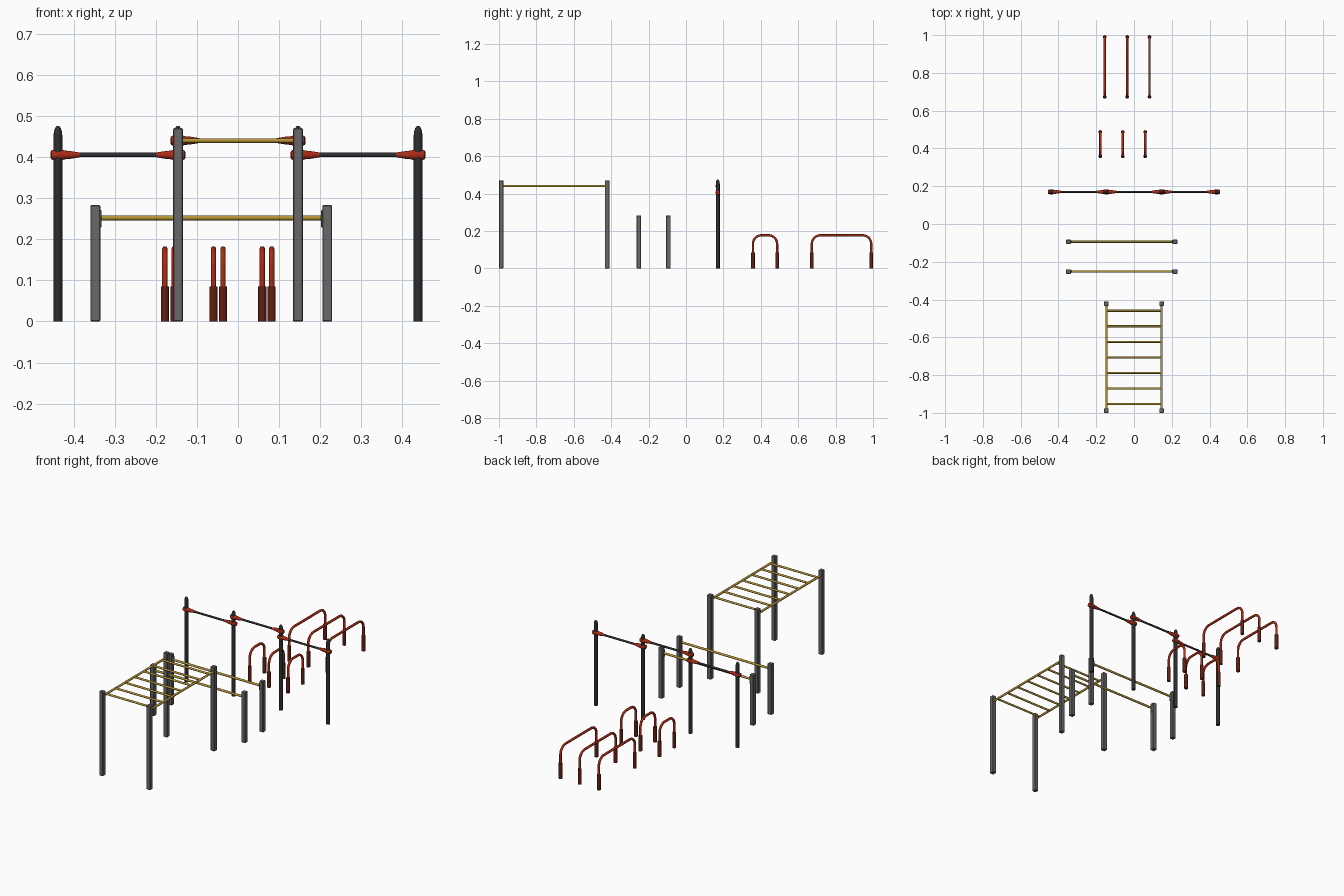
import bpy, bmesh, math
from mathutils import Vector

if "Cube" in bpy.data.objects:
    bpy.data.objects.remove(bpy.data.objects["Cube"])


def material(name, rgb):
    m = bpy.data.materials.new(name)
    m.diffuse_color = (*rgb, 1)
    m.use_nodes = True
    m.node_tree.nodes["Principled BSDF"].inputs["Base Color"].default_value = m.diffuse_color
    return m


GREY = material("grey post", (0.14, 0.14, 0.14))
BLACK = material("charcoal metal", (0.026, 0.027, 0.029))
GOLD = material("yellow bar", (0.47, 0.31, 0.035))
RED = material("red paint", (0.40, 0.025, 0.008))
DARK = material("dark red sleeve", (0.12, 0.014, 0.006))


def finish(name, bm, mat, smooth=True):
    bmesh.ops.recalc_face_normals(bm, faces=bm.faces)
    me = bpy.data.meshes.new(name)
    bm.to_mesh(me)
    bm.free()
    me.materials.append(mat)
    ob = bpy.data.objects.new(name, me)
    bpy.context.collection.objects.link(ob)
    if smooth:
        bpy.context.view_layer.objects.active = ob
        ob.select_set(True)
        bpy.ops.object.shade_smooth_by_angle(angle=math.radians(40))
        ob.select_set(False)
    return ob


def box(name, center, size, mat, bevel=0.002):
    bm = bmesh.new()
    bmesh.ops.create_cube(bm, size=1)
    for v in bm.verts:
        v.co = Vector(center) + Vector([a * b for a, b in zip(v.co, size)])
    bmesh.ops.bevel(bm, geom=bm.edges[:], offset=bevel, segments=1, affect='EDGES')
    return finish(name, bm, mat, False)


def lathe(name, origin, axis, profile, mat, sides=16):
    """Round part: profile is (distance along axis, radius)."""
    bm = bmesh.new()
    rot = Vector((0, 0, 1)).rotation_difference(Vector(axis))
    rings = []
    for d, r in profile:
        rings.append([bm.verts.new(Vector(origin) + rot @ Vector(
            (r * math.cos(math.tau * i / sides), r * math.sin(math.tau * i / sides), d)))
            for i in range(sides)])
    for a, b in zip(rings, rings[1:]):
        for i in range(sides):
            j = (i + 1) % sides
            bm.faces.new((a[i], a[j], b[j], b[i]))
    bm.faces.new(rings[0])
    bm.faces.new(rings[-1])
    return finish(name, bm, mat)


def rod(name, a, b, r, mat, sides=16):
    d = Vector(b) - Vector(a)
    return lathe(name, a, d.normalized(), [(0, r), (d.length, r)], mat, sides)


def hoop(name, x, y0, y1, top, r, bend, mat, sides=14):
    """Bent tube in the yz plane, swept from one foot to the other."""
    path = [(y0, 0.0, math.pi / 2)]
    for k in range(9):
        t = math.pi / 2 * k / 8
        path.append((y0 + bend - bend * math.cos(t), top - bend + bend * math.sin(t), math.pi / 2 - t))
    for k in range(9):
        t = math.pi / 2 * k / 8
        path.append((y1 - bend + bend * math.sin(t), top - bend + bend * math.cos(t), -t))
    path.append((y1, 0.0, -math.pi / 2))
    bm = bmesh.new()
    rings = []
    for y, z, ang in path:
        n = Vector((0, -math.sin(ang), math.cos(ang)))
        rings.append([bm.verts.new(Vector((x, y, z)) + r * (
            math.cos(math.tau * i / sides) * Vector((1, 0, 0)) + math.sin(math.tau * i / sides) * n))
            for i in range(sides)])
    for a, b in zip(rings, rings[1:]):
        for i in range(sides):
            j = (i + 1) % sides
            bm.faces.new((a[i], a[j], b[j], b[i]))
    bm.faces.new(rings[0])
    bm.faces.new(rings[-1])
    return finish(name, bm, mat)


# Monkey bars: four square posts, two rails, seven rungs
MX, MY0, MY1, MZ = 0.146, -0.988, -0.422, 0.44
for x in (-MX, MX):
    for y in (MY0, MY1):
        box("ladder_post", (x, y, 0.235), (0.024, 0.024, 0.47), GREY)
    rod("ladder_rail", (x, MY0, MZ), (x, MY1, MZ), 0.006, GOLD)
for i in range(7):
    y = -0.953 + i * 0.0823
    rod("ladder_rung", (-MX, y, MZ), (MX, y, MZ), 0.0055, GOLD)

# Parallel bars: two long bars, each on a pair of posts with brackets
PX0, PX1, PZ = -0.347, 0.217, 0.252
for y in (-0.252, -0.094):
    for x, s in ((PX0, 1), (PX1, -1)):
        box("parallel_bar_post", (x, y, 0.1415), (0.024, 0.024, 0.283), GREY)
        box("parallel_bar_bracket", (x + s * 0.0115, y, 0.25), (0.008, 0.02, 0.044), GREY, 0.003)
    rod("parallel_bar", (PX0, y, PZ), (PX1, y, PZ), 0.006, GOLD)

# Pull-up row: four round posts with domed tops
HY = 0.17
HX = (-0.438, -0.146, 0.146, 0.438)
dome = [(0, 0.0105), (0.453, 0.0105)] + [
    (0.453 + 0.023 * math.sin(t), 0.0105 * math.cos(t)) for t in (0.3, 0.6, 0.9, 1.2, 1.45)]
for x in HX:
    lathe("pullup_post", (x, HY, 0), (0, 0, 1), dome, BLACK)

# Pull-up bars, with a tapered red clamp at each end
clamp = [(-0.018, 0.007), (-0.016, 0.011), (-0.010, 0.0125), (0.010, 0.0125),
         (0.018, 0.0105), (0.030, 0.0095), (0.052, 0.006)]
for a, b, z in ((HX[0], HX[1], 0.405), (HX[1], HX[2], 0.44), (HX[2], HX[3], 0.405)):
    rod("pullup_bar", (a, HY, z), (b, HY, z), 0.0055, BLACK)
    lathe("pullup_clamp", (a, HY, z), (1, 0, 0), clamp, RED)
    lathe("pullup_clamp", (b, HY, z), (-1, 0, 0), clamp, RED)

# Low hoops: three short and three long, each foot in a dark sleeve
for name, x0, y0, y1 in (("short_hoop", -0.178, 0.358, 0.487), ("long_hoop", -0.155, 0.673, 0.990)):
    for i in range(3):
        x = x0 + i * 0.1185
        hoop(name, x, y0, y1, 0.1765, 0.0065, 0.045, RED)
        for y in (y0, y1):
            rod(name + "_sleeve", (x, y, 0), (x, y, 0.085), 0.0098, DARK)
